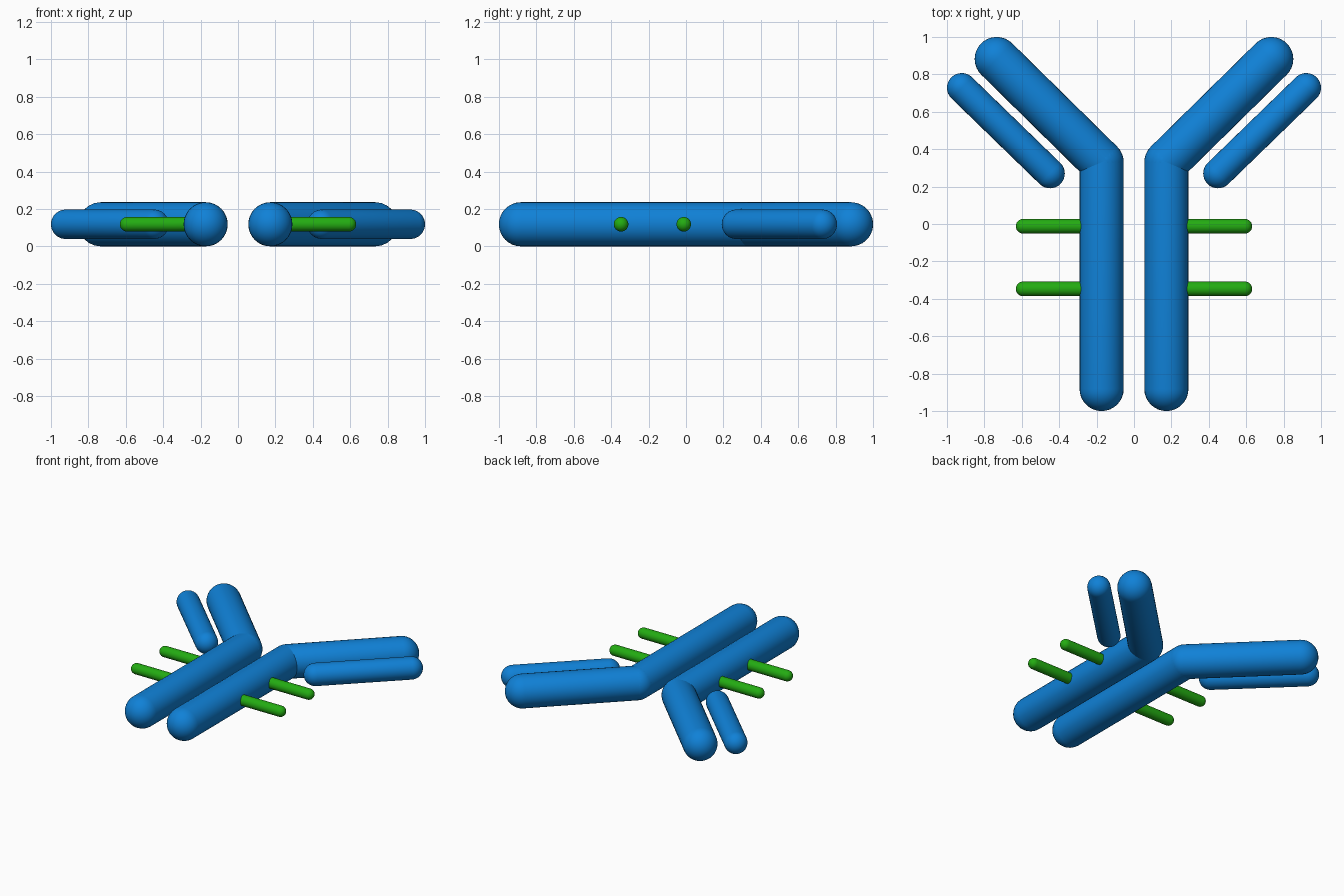
import bpy, bmesh, math
from mathutils import Vector

if "Cube" in bpy.data.objects:
    bpy.data.objects.remove(bpy.data.objects["Cube"], do_unlink=True)

Z = 0.118  # shared centre height


def material(name, rgb):
    m = bpy.data.materials.new(name)
    m.use_nodes = True
    m.diffuse_color = (*rgb, 1)
    m.node_tree.nodes["Principled BSDF"].inputs["Base Color"].default_value = (*rgb, 1)
    return m


blue = material("blue", (0.005, 0.22, 0.68))
green = material("green", (0.017, 0.41, 0.006))


def capsule(name, start, end, radius, mat):
    """Round-ended rod between two points of the horizontal plane."""
    a, b = Vector((*start, Z)), Vector((*end, Z))
    length = (b - a).length
    bm = bmesh.new()
    # an even-ringed sphere, with its equator split apart into the shaft
    bmesh.ops.create_uvsphere(bm, u_segments=32, v_segments=16, radius=radius)
    equator = [e for e in bm.edges if all(abs(v.co.z) < 1e-5 for v in e.verts)]
    bmesh.ops.split_edges(bm, edges=equator)
    for f in bm.faces:
        f.smooth = True
    upper = {v for f in bm.faces if f.calc_center_median().z > 0 for v in f.verts}
    for v in upper:
        v.co.z += length
    rims = [e for e in bm.edges if e.is_boundary]
    bmesh.ops.bridge_loops(bm, edges=rims)
    for f in bm.faces:
        f.smooth = True
    bmesh.ops.recalc_face_normals(bm, faces=bm.faces)
    mesh = bpy.data.meshes.new(name)
    bm.to_mesh(mesh)
    bm.free()
    mesh.materials.append(mat)
    ob = bpy.data.objects.new(name, mesh)
    bpy.context.collection.objects.link(ob)
    ob.location = a
    ob.rotation_euler = (b - a).to_track_quat("Z", "Y").to_euler()
    return ob


# name, start, end, radius, material for the left half
parts = [
    ("long_stem", (0.173, -0.882), (0.173, 0.33), 0.118, blue),
    ("branch_arm", (0.173, 0.33), (0.734, 0.882), 0.118, blue),
    ("short_outer_rod", (0.449, 0.27), (0.921, 0.728), 0.079, blue),
    ("front_side_peg", (0.173, -0.347), (0.593, -0.347), 0.039, green),
    ("rear_side_peg", (0.173, -0.012), (0.593, -0.012), 0.039, green),
]

# both halves mirror each other across x = 0
for side, s in (("left", 1), ("right", -1)):
    for name, p, q, r, mat in parts:
        capsule(f"{side}_{name}", (s * p[0], p[1]), (s * q[0], q[1]), r, mat)
